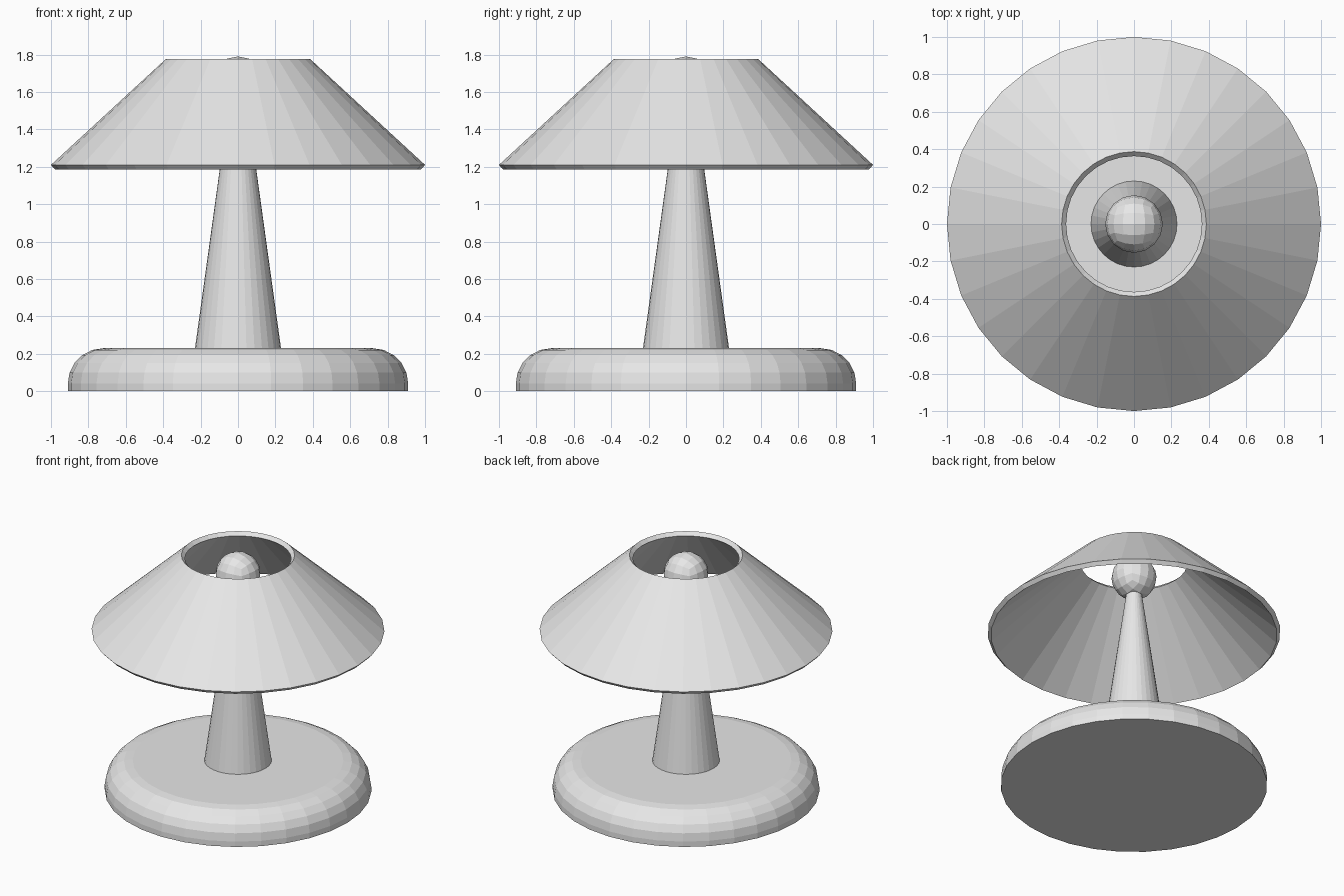
import bpy
import bmesh
from math import sin, cos, pi

SIDES = 32

default_cube = bpy.data.objects.get("Cube")
if default_cube:
    bpy.data.objects.remove(default_cube, do_unlink=True)

# One plain finish for the whole lamp
grey = bpy.data.materials.new("light_grey")
grey.use_nodes = True
grey.diffuse_color = (0.8, 0.8, 0.8, 1)
for node in grey.node_tree.nodes:
    if node.type == 'BSDF_PRINCIPLED':
        node.inputs["Base Color"].default_value = grey.diffuse_color


def finish(name, bm):
    """Turn a bmesh into a flat-shaded object."""
    bmesh.ops.recalc_face_normals(bm, faces=bm.faces[:])
    mesh = bpy.data.meshes.new(name)
    bm.to_mesh(mesh)
    bm.free()
    mesh.materials.append(grey)
    obj = bpy.data.objects.new(name, mesh)
    bpy.context.collection.objects.link(obj)
    return obj


def lathe(name, profile, closed=False):
    """Revolve (radius, height) points; cap the ends, or join them if closed."""
    bm = bmesh.new()
    rings = []
    for r, z in profile:
        angles = [2 * pi * i / SIDES for i in range(SIDES)]
        rings.append([bm.verts.new((r * cos(a), r * sin(a), z)) for a in angles])
    pairs = list(zip(rings, rings[1:]))
    if closed:
        pairs.append((rings[-1], rings[0]))
    else:
        bm.faces.new(rings[0])
        bm.faces.new(rings[-1])
    for low, high in pairs:
        for i in range(SIDES):
            j = (i + 1) % SIDES
            bm.faces.new((low[i], low[j], high[j], high[i]))
    return finish(name, bm)


# Base: a thick disc with a rounded top edge
radius, height, rounding, steps = 0.91, 0.23, 0.19, 5
base_profile = [(radius, 0)]
for k in range(steps + 1):
    a = pi / 2 * k / steps
    base_profile.append((radius - rounding + rounding * cos(a),
                         height - rounding + rounding * sin(a)))
lathe("base", base_profile)

# Stem: a tapered column ending inside the bulb
lathe("stem", [(0.23, height), (0.05, 1.53)])

# Shade: an open cone with even wall thickness
lathe("shade", [(1.0, 1.21), (0.387, 1.775), (0.363, 1.75), (0.977, 1.185)],
      closed=True)

# Bulb: a faceted sphere made from a subdivided cube
bm = bmesh.new()
bmesh.ops.create_cube(bm, size=2)
for _ in range(2):
    bmesh.ops.subdivide_edges(bm, edges=bm.edges[:], cuts=1, use_grid_fill=True)
    for v in bm.verts:
        v.co.normalize()
for v in bm.verts:
    v.co *= 0.154
bulb = finish("bulb", bm)
bulb.location.z = 1.636
